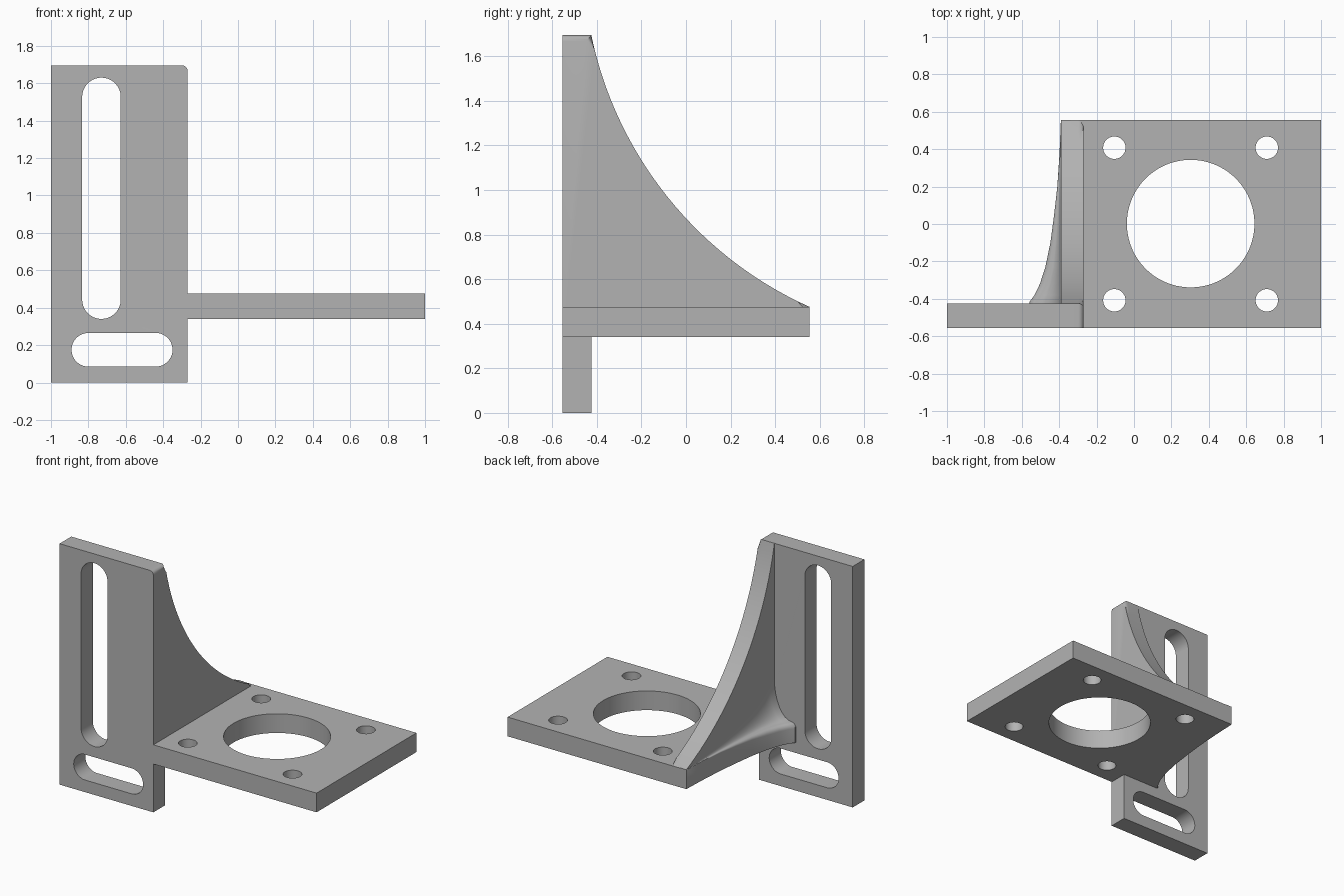
import bpy, bmesh
from math import pi, cos, sin, sqrt, radians
from mathutils import Vector

cube = bpy.data.objects.get("Cube")
if cube:
    bpy.data.objects.remove(cube, do_unlink=True)

grey = bpy.data.materials.new("plain grey")
grey.use_nodes = True
COLOUR = (0.45, 0.45, 0.45, 1)
grey.diffuse_color = COLOUR
grey.node_tree.nodes["Principled BSDF"].inputs["Base Color"].default_value = COLOUR

FRONT, BACK = -0.555, 0.555
PLATE_BACK = -0.425
RIB_L, RIB_R = -0.39, -0.27
SHELF_LO, SHELF_HI = 0.34, 0.475
TOP = 1.695


def smooth(obj):
    bpy.ops.object.select_all(action="DESELECT")
    obj.select_set(True)
    bpy.context.view_layer.objects.active = obj
    bpy.ops.object.shade_smooth_by_angle(angle=radians(30))


def finish(name, bm):
    bmesh.ops.remove_doubles(bm, verts=bm.verts, dist=0.0002)
    bmesh.ops.recalc_face_normals(bm, faces=bm.faces)
    mesh = bpy.data.meshes.new(name)
    bm.to_mesh(mesh)
    bm.free()
    mesh.materials.append(grey)
    obj = bpy.data.objects.new(name, mesh)
    bpy.context.collection.objects.link(obj)
    smooth(obj)
    return obj


def slot(cx, cy, r, dx=0, dy=0, n=48):
    """Circle stretched by dx or dy on each side into a rounded slot."""
    pts = []
    for i in range(n):
        a = 2 * pi * (i + 0.5) / n
        c, s = cos(a), sin(a)
        pts.append((cx + r * c + (dx if c > 0 else -dx),
                    cy + r * s + (dy if s > 0 else -dy)))
    return pts


def pierced_plate(name, loops, thickness, move, upright=False):
    """Flat plate: first loop is the outline, the rest are holes."""
    curve = bpy.data.curves.new(name, "CURVE")
    curve.dimensions = "2D"
    curve.fill_mode = "BOTH"
    curve.extrude = thickness / 2
    for loop in loops:
        spline = curve.splines.new("POLY")
        spline.points.add(len(loop) - 1)
        for p, (x, y) in zip(spline.points, loop):
            p.co = (x, y, 0, 1)
        spline.use_cyclic_u = True
    helper = bpy.data.objects.new(name + " outline", curve)
    bpy.context.collection.objects.link(helper)
    bpy.context.view_layer.update()
    mesh = bpy.data.meshes.new_from_object(
        helper.evaluated_get(bpy.context.evaluated_depsgraph_get()))
    bm = bmesh.new()
    bm.from_mesh(mesh)
    bpy.data.objects.remove(helper, do_unlink=True)
    bpy.data.curves.remove(curve)
    bpy.data.meshes.remove(mesh)
    for v in bm.verts:
        x, y, z = v.co
        v.co = Vector((x, -z, y) if upright else (x, y, z)) + Vector(move)
    return finish(name, bm)


# Upright mounting plate with two adjusting slots
outline = [(-1, 0), (RIB_R, 0), (RIB_R, 0.4), (-0.32, 0.4), (-0.32, TOP), (-1, TOP)]
pierced_plate("mounting_plate",
              [outline,
               slot(-0.73, 0.985, 0.103, dy=0.542),
               slot(-0.62, 0.175, 0.09, dx=0.18)],
              PLATE_BACK - FRONT, (0, (FRONT + PLATE_BACK) / 2, 0), upright=True)

# Shelf with a large bore and four bolt holes
outline = [(RIB_L, FRONT), (1, FRONT), (1, BACK), (RIB_L, BACK)]
holes = [slot(x, y, 0.06, n=32) for x in (-0.105, 0.71) for y in (-0.408, 0.408)]
pierced_plate("shelf", [outline, slot(0.303, 0.002, 0.341, n=96)] + holes,
              SHELF_HI - SHELF_LO, (0, 0, (SHELF_LO + SHELF_HI) / 2))

# Curved rib joining plate and shelf, rounded along its outer edge
a, b = Vector((PLATE_BACK, TOP)), Vector((BACK, SHELF_HI))
half = (b - a).length / 2
sag = 0.188
radius = (half ** 2 + sag ** 2) / (2 * sag)
along = (b - a).normalized()
inward = Vector((along.y, -along.x))
arc = []
STEPS = 28
for i in range(STEPS + 1):
    t = half * (2 * i / STEPS - 1)
    depth = sag - radius + sqrt(radius ** 2 - t ** 2)
    arc.append((a + b) / 2 + along * t + inward * depth)
profile = [Vector((FRONT, TOP))] + arc + [Vector((BACK, 0.36)), Vector((FRONT, 0.36))]
bm = bmesh.new()
sides = [[bm.verts.new((x, p.x, p.y)) for p in profile] for x in (RIB_L, RIB_R)]
n = len(profile)
for i in range(n):
    j = (i + 1) % n
    bm.faces.new((sides[0][i], sides[0][j], sides[1][j], sides[1][i]))
for side in sides:
    bm.faces.new(side)
rim = [bm.edges.get((sides[1][i], sides[1][i + 1])) for i in range(STEPS + 1)]
bmesh.ops.bevel(bm, geom=rim, offset=0.028, segments=5, profile=0.5, affect="EDGES")
finish("curved_rib", bm)

# Flared foot on the rib, widening towards the plate
stations = [(-0.5, 0.168), (-0.415, 0.168), (-0.38, 0.142), (-0.32, 0.113),
            (-0.23, 0.084), (-0.1, 0.057), (0.05, 0.037), (0.2, 0.02),
            (0.38, 0.008), (BACK, 0.001)]


def foot_section(y, w):
    r = min(0.035, w * 0.4)
    h = w * 1.6
    edge = RIB_L - w
    pts = [(-0.34, SHELF_LO), (edge, SHELF_LO), (edge, SHELF_HI - r)]
    for i in range(1, 6):
        t = pi / 2 * i / 5
        pts.append((edge + r - r * cos(t), SHELF_HI - r + r * sin(t)))
    for i in range(1, 9):
        t = pi / 2 * i / 8
        pts.append((edge + r + (w - r) * sin(t), SHELF_HI + h * (1 - cos(t))))
    pts.append((-0.34, pts[-1][1]))
    return [(x, y, z) for x, z in pts]


bm = bmesh.new()
rings = [[bm.verts.new(p) for p in foot_section(y, w)] for y, w in stations]
for r0, r1 in zip(rings, rings[1:]):
    for i in range(len(r0)):
        j = (i + 1) % len(r0)
        bm.faces.new((r0[i], r0[j], r1[j], r1[i]))
bm.faces.new(rings[0])
bm.faces.new(rings[-1])
finish("flared_foot", bm)
